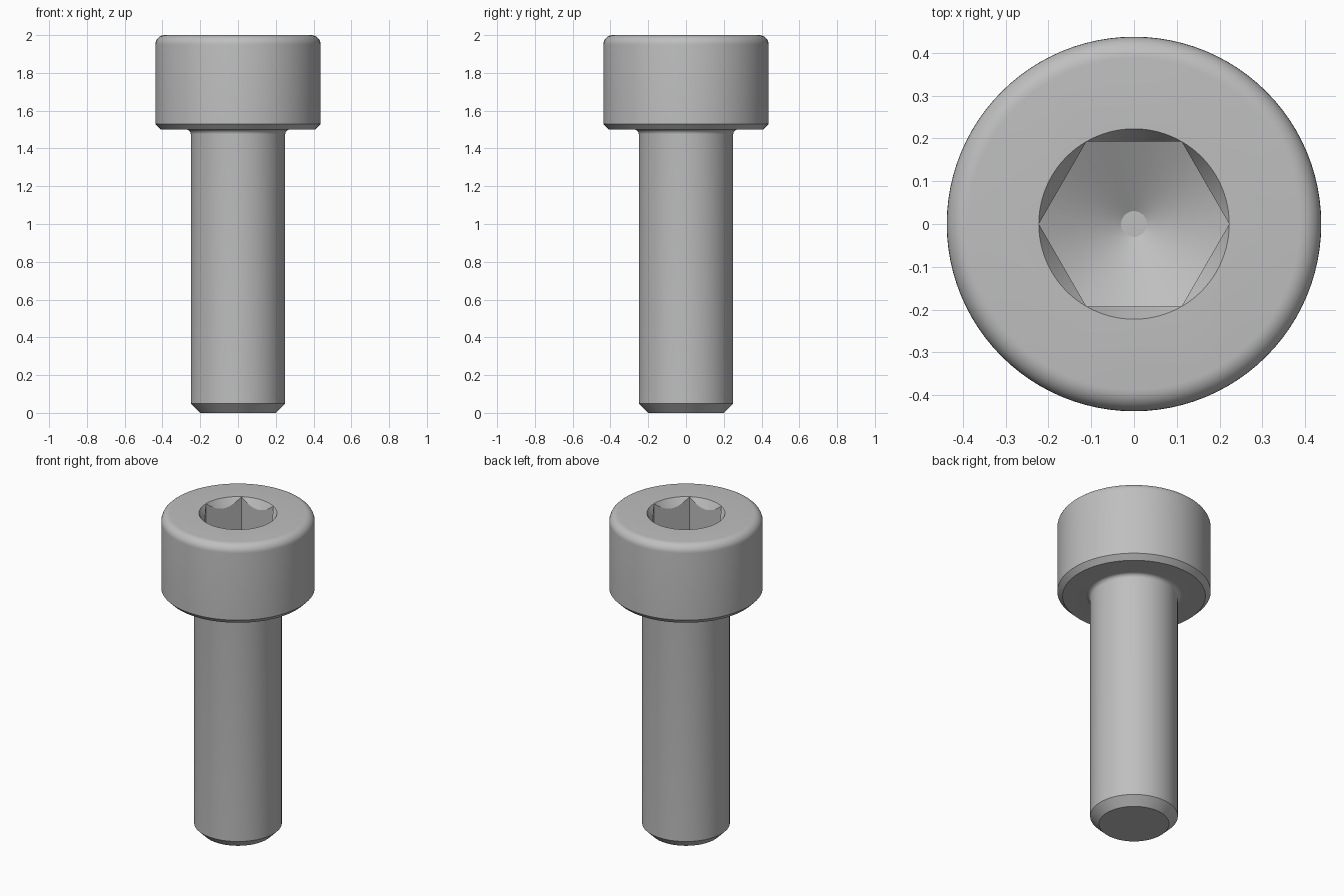
import bpy, bmesh
from math import sin, cos, pi, radians, tan

cube = bpy.data.objects.get("Cube")
if cube:
    bpy.data.objects.remove(cube)

SEG = 96
HEAD_R, SHANK_R, HEAD_Z, TOP = 0.4375, 0.25, 1.5, 2.0
HEX_R = 0.2225                      # socket radius across corners

steel = bpy.data.materials.new("steel grey")
steel.use_nodes = True
grey = (0.52, 0.52, 0.52, 1)
steel.diffuse_color = grey
steel.node_tree.nodes["Principled BSDF"].inputs["Base Color"].default_value = grey


def lathe(name, profile, sides=SEG):
    """Revolve (radius, height) points about z, capping both ends."""
    bm = bmesh.new()
    rings = [[bm.verts.new((r * cos(2 * pi * i / sides), r * sin(2 * pi * i / sides), z))
              for i in range(sides)] for r, z in profile]
    for low, high in zip(rings, rings[1:]):
        for i in range(sides):
            j = (i + 1) % sides
            bm.faces.new((low[i], low[j], high[j], high[i]))
    bm.faces.new(rings[0][::-1])
    bm.faces.new(rings[-1])
    mesh = bpy.data.meshes.new(name)
    bm.to_mesh(mesh)
    bm.free()
    ob = bpy.data.objects.new(name, mesh)
    mesh.materials.append(steel)
    bpy.context.collection.objects.link(ob)
    return ob


def arc(cx, cz, radius, start, end, steps=8):
    angles = [radians(start + (end - start) * i / steps) for i in range(steps + 1)]
    return [(cx + radius * cos(a), cz + radius * sin(a)) for a in angles]


def combine(target, cutter, operation):
    mod = target.modifiers.new(operation.title(), 'BOOLEAN')
    mod.operation, mod.object, mod.solver = operation, cutter, 'EXACT'
    bpy.context.view_layer.objects.active = target
    bpy.ops.object.modifier_apply(modifier=mod.name)
    bpy.data.objects.remove(cutter)


# Bolt body: chamfered tip, shank, underhead fillet, chamfered and rounded head
fillet, rounding = 0.025, 0.05
profile = [(SHANK_R - 0.05, 0), (SHANK_R, 0.05)]
profile += arc(SHANK_R + fillet, HEAD_Z - fillet, fillet, 180, 90)
profile += [(HEAD_R - 0.03, HEAD_Z), (HEAD_R, HEAD_Z + 0.03)]
profile += arc(HEAD_R - rounding, TOP - rounding, rounding, 0, 90)
bolt = lathe("socket_head_bolt", profile)

# Hexagonal socket with a conical drilled floor
socket = lathe("socket_cutter", [(HEX_R, 1.5), (HEX_R, TOP + 0.1)], 6)
floor_z = 1.75
drill = lathe("drill_cutter", [(0.03, floor_z - (0.25 - 0.03) * tan(radians(30))),
                               (0.25, floor_z), (0.25, TOP + 0.2)])
combine(socket, drill, 'INTERSECT')
combine(bolt, socket, 'DIFFERENCE')

# Countersink around the socket mouth
slope = tan(radians(60))
sink = lathe("countersink_cutter", [(HEX_R - 0.05, TOP - 0.05 * slope),
                                    (HEX_R + 0.02, TOP + 0.02 * slope)])
combine(bolt, sink, 'DIFFERENCE')

bpy.ops.object.select_all(action='DESELECT')
bolt.select_set(True)
bpy.context.view_layer.objects.active = bolt
bpy.ops.object.shade_smooth_by_angle(angle=radians(20))
